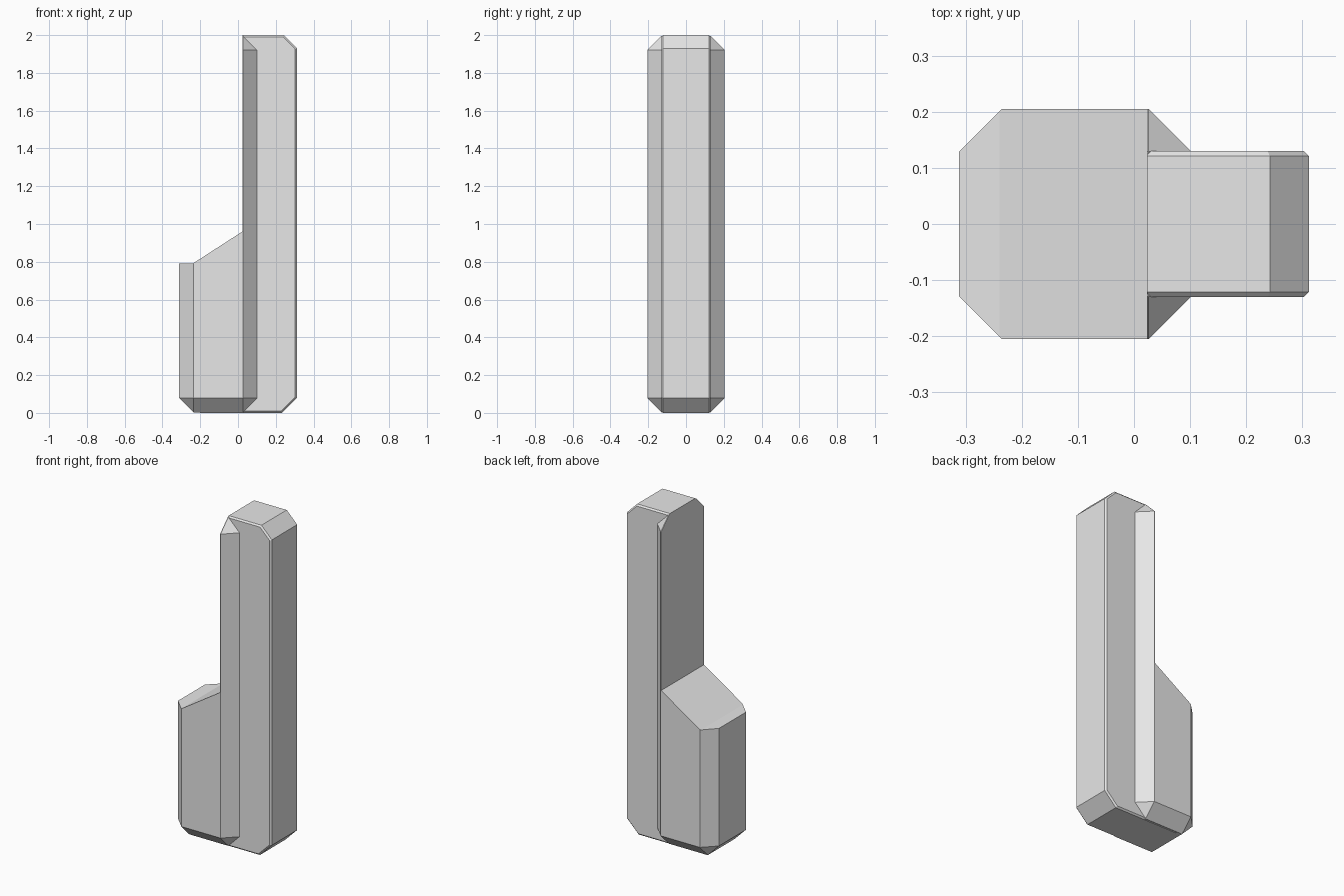
import bpy
import bmesh

cube = bpy.data.objects.get("Cube")
if cube:
    bpy.data.objects.remove(cube, do_unlink=True)

# Single plain colour
COLOR = (0.8, 0.8, 0.8, 1.0)
grey = bpy.data.materials.new("light_grey")
grey.use_nodes = True
grey.diffuse_color = COLOR
for node in grey.node_tree.nodes:
    if node.type == 'BSDF_PRINCIPLED':
        node.inputs["Base Color"].default_value = COLOR


def prism(name, profile, half_depth, all_bevel=0.0, cap_bevel=0.0):
    """Extrude an xz profile along y, chamfering every edge or only the cap edges."""
    bm = bmesh.new()
    face = bm.faces.new([bm.verts.new((x, -half_depth, z)) for x, z in profile])
    grown = bmesh.ops.extrude_face_region(bm, geom=[face])["geom"]
    for v in grown:
        if isinstance(v, bmesh.types.BMVert):
            v.co.y = half_depth
    bmesh.ops.recalc_face_normals(bm, faces=bm.faces[:])
    edges = bm.edges[:]
    if not all_bevel:
        edges = [e for e in edges if abs(e.verts[0].co.y - e.verts[1].co.y) < half_depth]
    width = all_bevel or cap_bevel
    if width:
        bmesh.ops.bevel(bm, geom=edges, offset=width, offset_type='OFFSET',
                        segments=1, profile=0.5, affect='EDGES')
    mesh = bpy.data.meshes.new(name)
    bm.to_mesh(mesh)
    bm.free()
    mesh.materials.append(grey)
    obj = bpy.data.objects.new(name, mesh)
    bpy.context.collection.objects.link(obj)
    return obj


def combine(target, other, operation):
    """Apply a boolean and discard the helper."""
    mod = target.modifiers.new(operation.lower(), 'BOOLEAN')
    mod.operation = operation
    mod.solver = 'EXACT'
    mod.object = other
    bpy.context.view_layer.objects.active = target
    bpy.ops.object.modifier_apply(modifier=mod.name)
    other.hide_render = True
    bpy.data.objects.remove(other, do_unlink=True)


# Wide chamfered block
body = prism("chamfered_post", [(-0.312, 0.003), (0.102, 0.003), (0.102, 1.996), (-0.312, 1.996)],
             0.205, all_bevel=0.076)

# Narrow slab with sloped ends and fine chamfers along its sides
slab = prism("narrow_slab", [(-0.2, 0), (0.232, 0), (0.312, 0.08), (0.312, 1.93),
                             (0.242, 2), (-0.2, 2)], 0.13, cap_bevel=0.009)
combine(body, slab, 'UNION')

# Stepped notch leaving the low sloped shoulder
notch = prism("notch_cutter", [(-0.5, 0.795), (-0.24, 0.79), (0.023, 0.96),
                               (0.023, 2.3), (-0.5, 2.3)], 0.5)
combine(body, notch, 'DIFFERENCE')

for poly in body.data.polygons:
    poly.use_smooth = False
